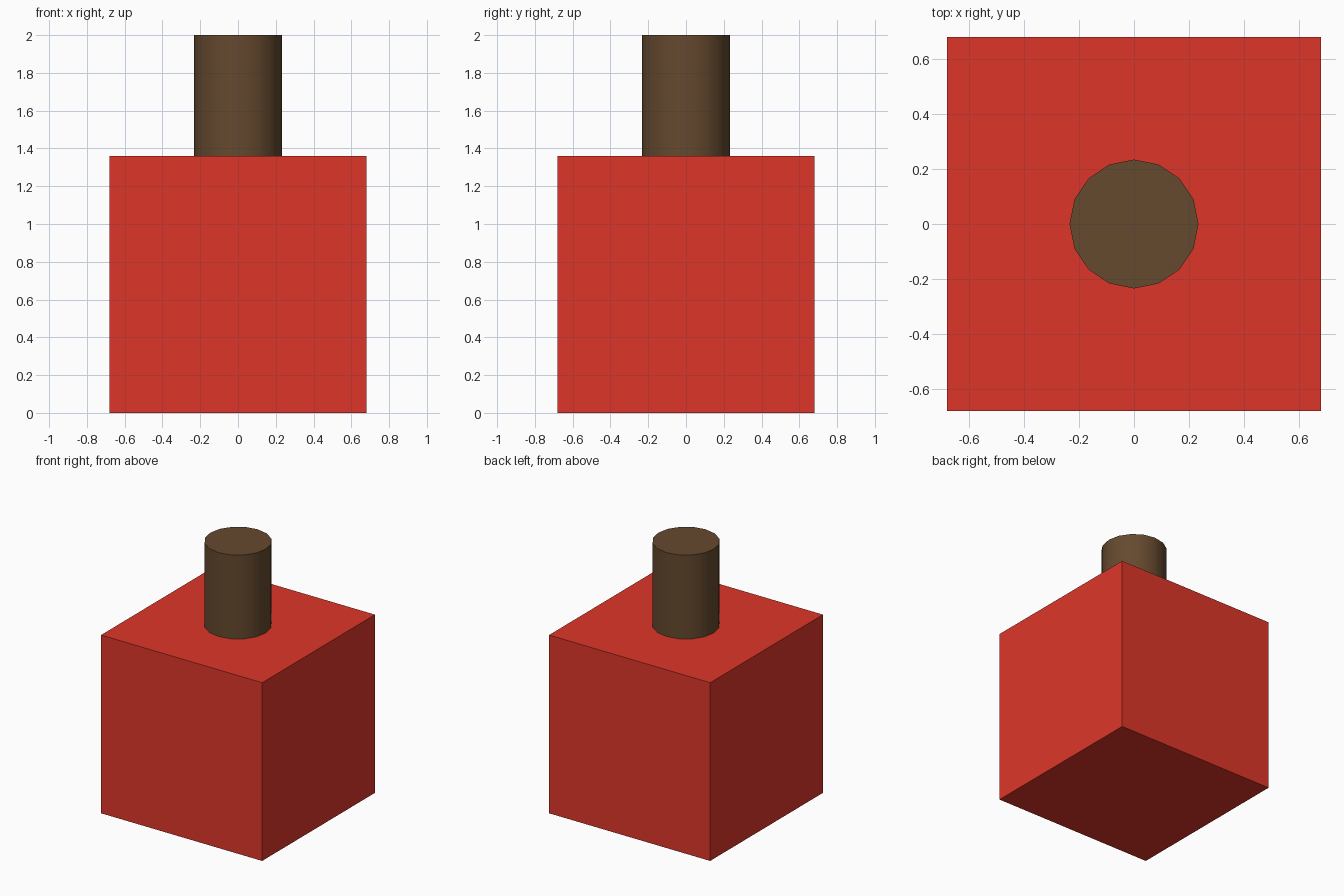
import bpy
import math

if "Cube" in bpy.data.objects:
    bpy.data.objects.remove(bpy.data.objects["Cube"])


def colour(obj, name, rgb):
    mat = bpy.data.materials.new(name)
    mat.diffuse_color = (*rgb, 1.0)
    mat.use_nodes = True
    mat.node_tree.nodes["Principled BSDF"].inputs["Base Color"].default_value = mat.diffuse_color
    obj.data.materials.append(mat)


SIDE = 1.36
TOP = 2.0
SINK = 0.02

# Red cube body
bpy.ops.mesh.primitive_cube_add(size=SIDE, location=(0, 0, SIDE / 2))
body = bpy.context.object
body.name = "cube_body"
colour(body, "red", (0.73, 0.037, 0.022))

# Brown round peg, seated slightly into the cube top
base = SIDE - SINK
bpy.ops.mesh.primitive_cylinder_add(
    vertices=16, radius=0.234, depth=TOP - base, location=(0, 0, (TOP + base) / 2))
peg = bpy.context.object
peg.name = "top_peg"
bpy.ops.object.shade_smooth_by_angle(angle=math.radians(40))
colour(peg, "brown", (0.13, 0.067, 0.028))
